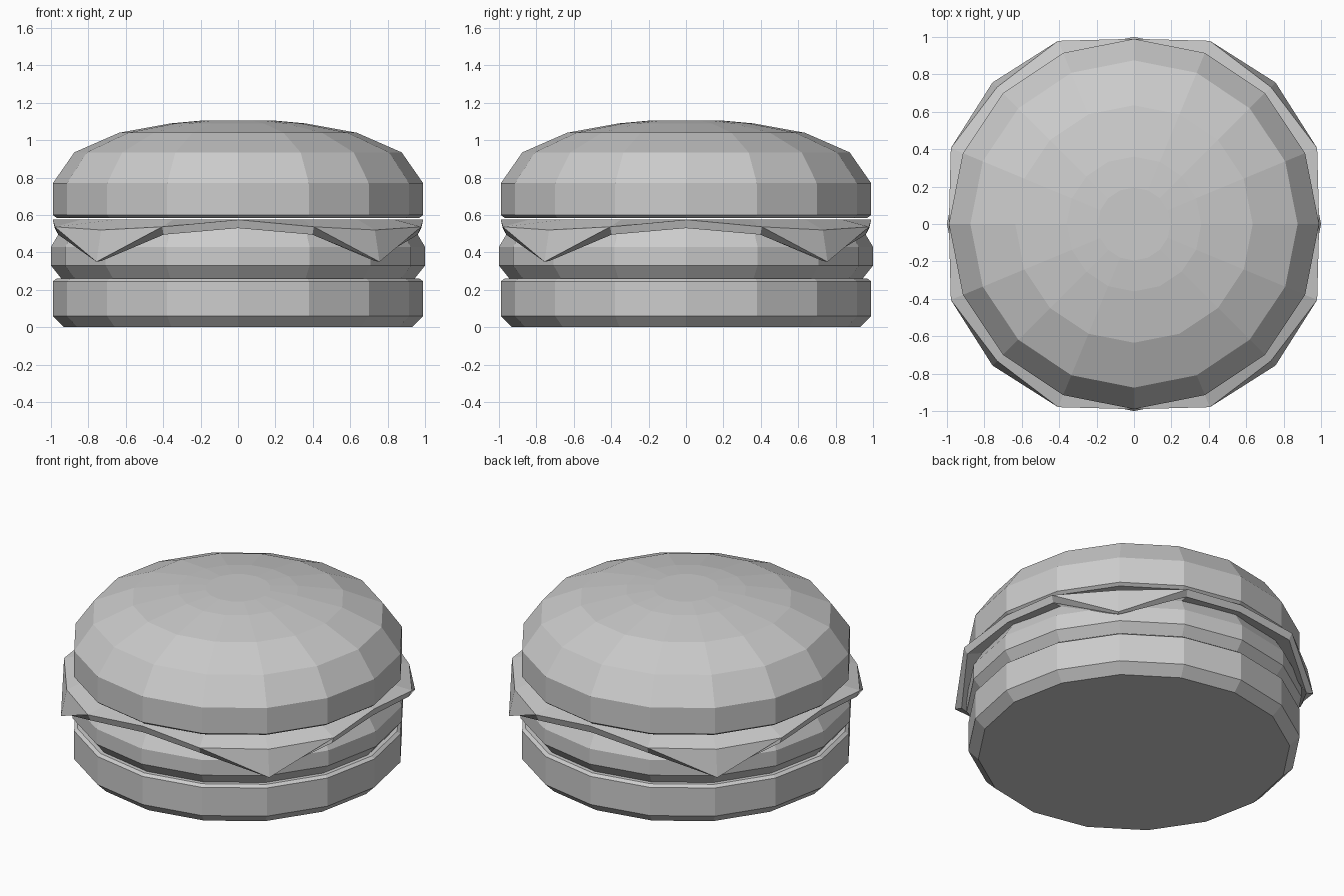
import bpy, bmesh, math

if "Cube" in bpy.data.objects:
    bpy.data.objects.remove(bpy.data.objects["Cube"])

SIDES = 16


def build(name, columns):
    """Bridge a closed ring of vertical profiles, with flat caps on both ends."""
    bm = bmesh.new()
    grid = [[bm.verts.new(p) for p in col] for col in columns]
    n = len(grid)
    for i in range(n):
        a, b = grid[i], grid[(i + 1) % n]
        for j in range(len(a) - 1):
            bm.faces.new((a[j], b[j], b[j + 1], a[j + 1]))
    bm.faces.new([c[0] for c in reversed(grid)])
    bm.faces.new([c[-1] for c in grid])
    bmesh.ops.remove_doubles(bm, verts=bm.verts, dist=0.0005)
    bmesh.ops.recalc_face_normals(bm, faces=bm.faces)
    mesh = bpy.data.meshes.new(name)
    bm.to_mesh(mesh)
    bm.free()
    obj = bpy.data.objects.new(name, mesh)
    bpy.context.collection.objects.link(obj)
    return obj


def columns(profile_at):
    cols = []
    for i in range(SIDES):
        a = 2 * math.pi * i / SIDES
        cols.append([(r * math.cos(a), r * math.sin(a), z) for r, z in profile_at(i)])
    return cols


def lathe(name, profile):
    return build(name, columns(lambda i: profile))


# Round layers: (radius, height) from bottom to top
lathe("bottom_bun", [(0.93, 0), (0.99, 0.06), (0.99, 0.245), (0.97, 0.26)])
lathe("patty", [(0.94, 0.255), (1.0, 0.33), (1.0, 0.43), (0.94, 0.53)])
lathe("top_bun", [(0.97, 0.585), (0.99, 0.60), (0.99, 0.77), (0.875, 0.935),
                  (0.635, 1.04), (0.36, 1.09), (0.195, 1.105)])

# Cheese slice: underside, lower rim, hanging tip, fold, top; repeats every quarter turn
side = [(0.90, 0.53), (0.98, 0.53), (0.99, 0.575), (0.99, 0.575), (0.90, 0.577)]
bend = [(0.90, 0.53), (1.04, 0.495), (1.06, 0.537), (1.06, 0.537), (0.90, 0.577)]
corner = [(0.90, 0.53), (1.03, 0.355), (1.07, 0.35), (1.035, 0.52), (0.90, 0.577)]
quarter = [side, bend, corner, bend]
build("cheese_slice", columns(lambda i: quarter[i % 4]))
